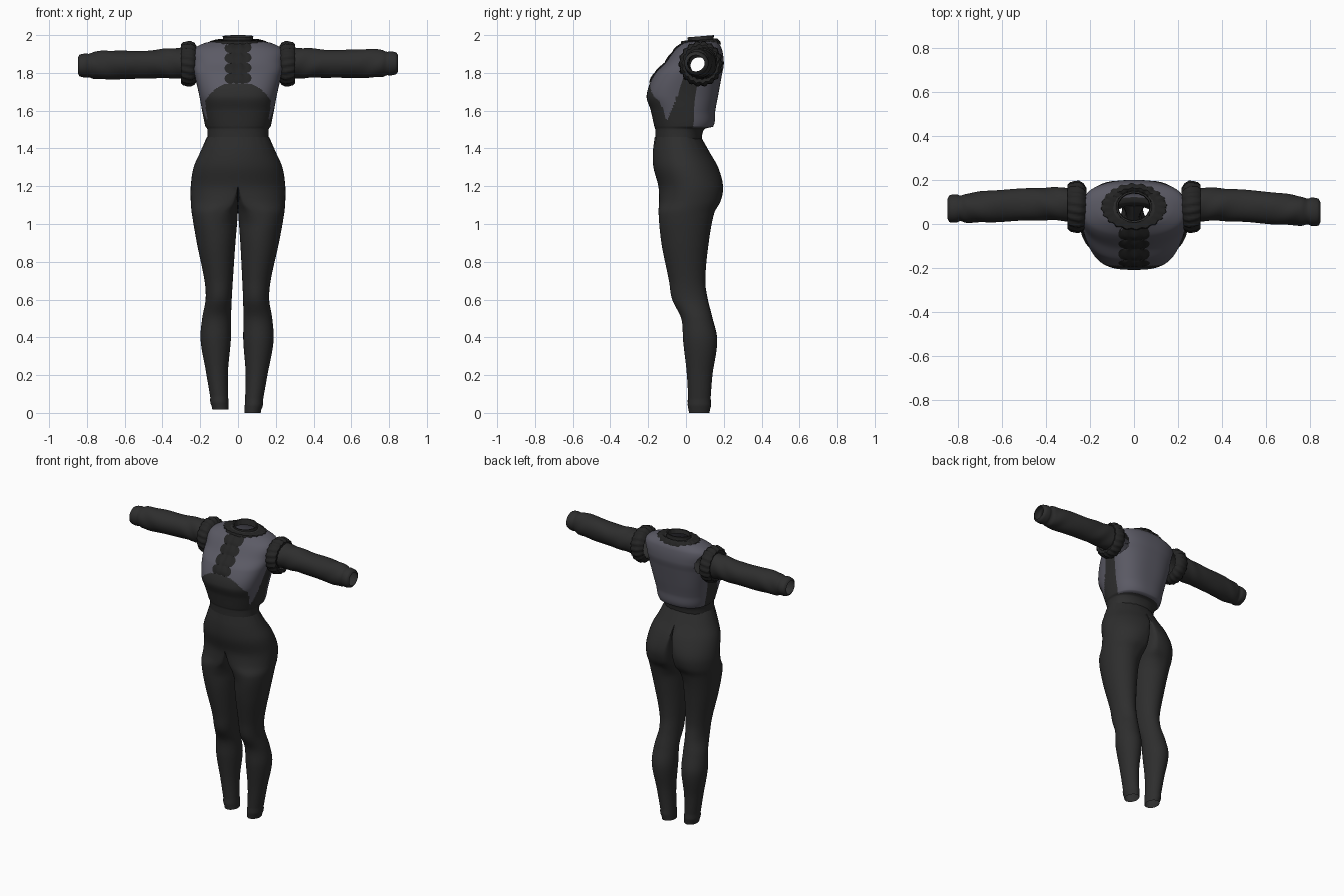
import bpy, bmesh
from math import sin, cos, pi, radians, hypot, copysign
from mathutils import Vector

cube = bpy.data.objects.get("Cube")
if cube:
    bpy.data.objects.remove(cube)


def material(name, color):
    mat = bpy.data.materials.new(name)
    mat.use_nodes = True
    mat.diffuse_color = (*color, 1)
    mat.node_tree.nodes["Principled BSDF"].inputs["Base Color"].default_value = (*color, 1)
    return mat


BLACK = material("black knit", (.027, .027, .027))
TRIM = material("dark trim", (.018, .018, .018))
GREY = material("slate cloth", (.105, .103, .13))


def spline(rows, value):
    """Smoothly interpolate a table of rows by its first column."""
    last = len(rows) - 1
    i = 0
    while i < last - 1 and value > rows[i + 1][0]:
        i += 1
    a, b = rows[i], rows[i + 1]
    before, after = rows[max(i - 1, 0)], rows[min(i + 2, last)]
    span = b[0] - a[0]
    u = min(max((value - a[0]) / span, 0), 1)
    result = []
    for k in range(1, len(a)):
        ma = (b[k] - before[k]) / (b[0] - before[0]) * span
        mb = (after[k] - a[k]) / (after[0] - a[0]) * span
        result.append((2*u**3 - 3*u**2 + 1) * a[k] + (u**3 - 2*u**2 + u) * ma
                      + (3*u**2 - 2*u**3) * b[k] + (u**3 - u**2) * mb)
    return result


def steps(start, end, count):
    return [start + (end - start) * i / count for i in range(count + 1)]


def angles(count):
    return [2 * pi * i / count for i in range(count)]


def power(value, exponent):
    return copysign(abs(value) ** exponent, value)


def loft(bm, rings, closed=True):
    """Bridge successive rings of points with quads."""
    grid = [[bm.verts.new(p) for p in ring] for ring in rings]
    n = len(grid[0])
    for low, high in zip(grid, grid[1:]):
        for i in range(n if closed else n - 1):
            j = (i + 1) % n
            bm.faces.new((low[i], low[j], high[j], high[i]))


def finish(name, bm, mats, rule=None, crease=50):
    bmesh.ops.remove_doubles(bm, verts=bm.verts, dist=.0003)
    bmesh.ops.recalc_face_normals(bm, faces=bm.faces)
    for face in bm.faces:
        face.smooth = True
        if rule:
            face.material_index = rule(face.calc_center_median())
    mesh = bpy.data.meshes.new(name)
    bm.to_mesh(mesh)
    bm.free()
    for mat in mats:
        mesh.materials.append(mat)
    mesh.set_sharp_from_angle(angle=radians(crease))
    obj = bpy.data.objects.new(name, mesh)
    bpy.context.collection.objects.link(obj)
    return obj


# Leggings: height, inner x, outer x, front y, back y, front and back fullness position
LEG = [
    (0, .042, .128, .015, .125, .5, .5),
    (.2, .047, .162, .005, .14, .5, .5),
    (.38, .033, .193, -.015, .165, .5, .5),
    (.5, .033, .185, -.025, .14, .5, .5),
    (.6, .03, .168, -.073, .115, .5, .5),
    (.7, .025, .175, -.09, .102, .5, .5),
    (.9, .013, .217, -.13, .12, .5, .5),
    (1.06, .001, .245, -.145, .15, .5, .5),
    (1.12, 0, .25, -.142, .183, .2, .4),
    (1.2, 0, .25, -.146, .196, 0, .28),
    (1.3, 0, .235, -.172, .17, 0, .08),
    (1.38, 0, .2, -.175, .125, 0, 0),
    (1.46, 0, .165, -.165, .08, 0, 0),
]


def leg_ring(z, side):
    inner, outer, front, back, f_front, f_back = spline(LEG, z)
    inner = max(inner, 0)
    mid, half = (front + back) / 2, (back - front) / 2
    hem = .004 if .025 < z < .05 else 0
    ring = []
    for t in angles(48):
        c, s = cos(t), sin(t)
        centre = inner + (outer - inner) * max(f_back if s > 0 else f_front, 0)
        if c > 0:
            x = centre + (outer + hem - centre) * c
        else:
            hip = min(max((z - 1) / .1, 0), 1)
            x = centre - (centre - inner) * abs(c) ** (1 - .6 * hip)
        gather = 1 + .012 * sin(20 * t) * min(max((z - 1.36) / .08, 0), 1)
        drift = -.008 * max(1 - z, 0)
        lift = .018 * max(1 - z, 0) ** 2 if side < 0 else 0
        ring.append(Vector((side * x * gather + drift, mid + (half + hem) * s * gather, z + lift)))
    return ring


bm = bmesh.new()
for side in (1, -1):
    loft(bm, [leg_ring(z, side) for z in steps(0, 1.46, 90)])
inside = [f for f in bm.faces if all(abs(v.co.x) < .0005 for v in f.verts)]
bmesh.ops.delete(bm, geom=inside, context='FACES')
finish("leggings", bm, [BLACK])

# Bodice: height, half width, front y, back y, squareness
BODICE = [
    (1.44, .16, -.16, .08, 2.2),
    (1.505, .163, -.163, .1, 2.3),
    (1.515, .172, -.167, .143, 2.4),
    (1.6, .19, -.186, .155, 2.6),
    (1.68, .205, -.208, .17, 2.8),
    (1.79, .23, -.168, .19, 2.6),
    (1.85, .24, -.112, .2, 2.5),
    (1.925, .235, -.055, .19, 2.4),
    (1.96, .17, -.012, .17, 2.2),
    (1.975, .085, .01, .15, 2),
]
ARM_Y, ARM_Z = .078, 1.848


def bodice_ring(z):
    width, front, back, n = spline(BODICE, z)
    mid, half = (front + back) / 2, (back - front) / 2
    return [Vector((width * power(cos(t), 2 / n), mid + half * power(sin(t), 2 / n), z))
            for t in angles(128)]


def bodice_colour(p):
    x, y, z = abs(p.x), p.y, p.z
    under_bust = y < -.1 and x < .155 + (z - 1.5) * .13 and z < 1.745 - .1 * (x / .178) ** 3
    side_panel = x > .12 and z < 1.82 and -.11 + .4 * (z - 1.52) < y < .035 + .1 * (z - 1.5)
    return int(not (z < 1.51 or z > 1.963 or under_bust or side_panel))


bm = bmesh.new()
loft(bm, [bodice_ring(z) for z in steps(1.44, 1.975, 107)])
holes = [f for f in bm.faces for p in [f.calc_center_median()]
         if abs(p.x) > .13 and hypot(p.y - ARM_Y, p.z - ARM_Z) < .085]
bmesh.ops.delete(bm, geom=holes, context='FACES')
finish("bodice", bm, [BLACK, GREY], bodice_colour)

# Gathered placket with four scalloped tabs down the chest
bm = bmesh.new()
rings = []
for z in steps(1.745, 1.96, 60):
    width, front, back, n = spline(BODICE, z)
    mid, half = (front + back) / 2, (back - front) / 2
    puff = abs(sin((z - 1.745) / .215 * 4 * pi))
    reach = .045 + .026 * puff ** .5
    row = []
    for u in steps(-1, 1, 16):
        x = reach * u
        y = mid - half * (1 - abs(x / width) ** n) ** (1 / n)
        row.append(Vector((x, y - .003 - .006 * puff * (1 - u * u), z + .003 * sin(9 * u))))
    rings.append(row)
loft(bm, rings, closed=False)
finish("chest_placket", bm, [TRIM])


def sleeve_ring(x, y, z, ry, rz, side, ripple=0, count=1, twist=0):
    ring = []
    for t in angles(72):
        k = 1 + ripple * sin(count * t + twist)
        ring.append(Vector((side * x, y + ry * k * cos(t), z + rz * k * sin(t))))
    return ring


# Sleeves: distance from centre, y, z, depth radius, height radius
SLEEVE = [
    (.22, .08, 1.848, .085, .085),
    (.32, .09, 1.852, .076, .081),
    (.5, .086, 1.847, .073, .073),
    (.65, .075, 1.847, .072, .076),
    (.76, .066, 1.845, .066, .072),
    (.79, .064, 1.845, .058, .062),
    (.805, .063, 1.845, .064, .064),
    (.84, .061, 1.845, .06, .056),
    (.847, .061, 1.845, .045, .043),
]
# Armhole ruffle outline: distance from centre, radius
RUFFLE = [(.215, .083), (.23, .108), (.25, .118), (.27, .116), (.29, .112), (.302, .1), (.298, .08)]

for side, name in ((1, "left"), (-1, "right")):
    bm = bmesh.new()
    rings = []
    for x in steps(.22, .847, 90):
        y, z, ry, rz = spline(SLEEVE, x)
        far = max(x - .3, 0) / .55
        y += -.008 * far * side
        z += .006 * far * side
        folds = .025 if x < .78 else .01
        rings.append(sleeve_ring(x, y, z, ry, rz, side, folds, 3, 22 * x + 2 * sin(17 * x)))
    loft(bm, rings)
    finish(name + "_sleeve", bm, [BLACK])

    bm = bmesh.new()
    loft(bm, [sleeve_ring(x, ARM_Y, ARM_Z, r * .97, r, side, .045, 18, 30 * x) for x, r in RUFFLE])
    finish(name + "_armhole_ruffle", bm, [TRIM])


def neck_piece(name, profile, mat, ripple, count):
    bm = bmesh.new()
    loft(bm, [[Vector((rx * cos(t) * (1 + ripple * sin(count * t)),
                       .078 + ry * sin(t) * (1 + ripple * sin(count * t)),
                       z + .006 * sin(t) * (z > 1.975)))
               for t in angles(120)] for z, rx, ry in profile])
    finish(name, bm, [mat])


# Ruffled yoke and standing collar
neck_piece("neck_ruffle", [(1.95, .152, .105), (1.968, .145, .1), (1.976, .115, .085),
                           (1.972, .08, .07)], TRIM, .03, 20)
neck_piece("collar", [(1.955, .083, .072), (1.97, .08, .07), (1.98, .078, .068),
                      (1.994, .081, .071), (1.993, .073, .063), (1.96, .07, .06)], BLACK, .008, 16)
